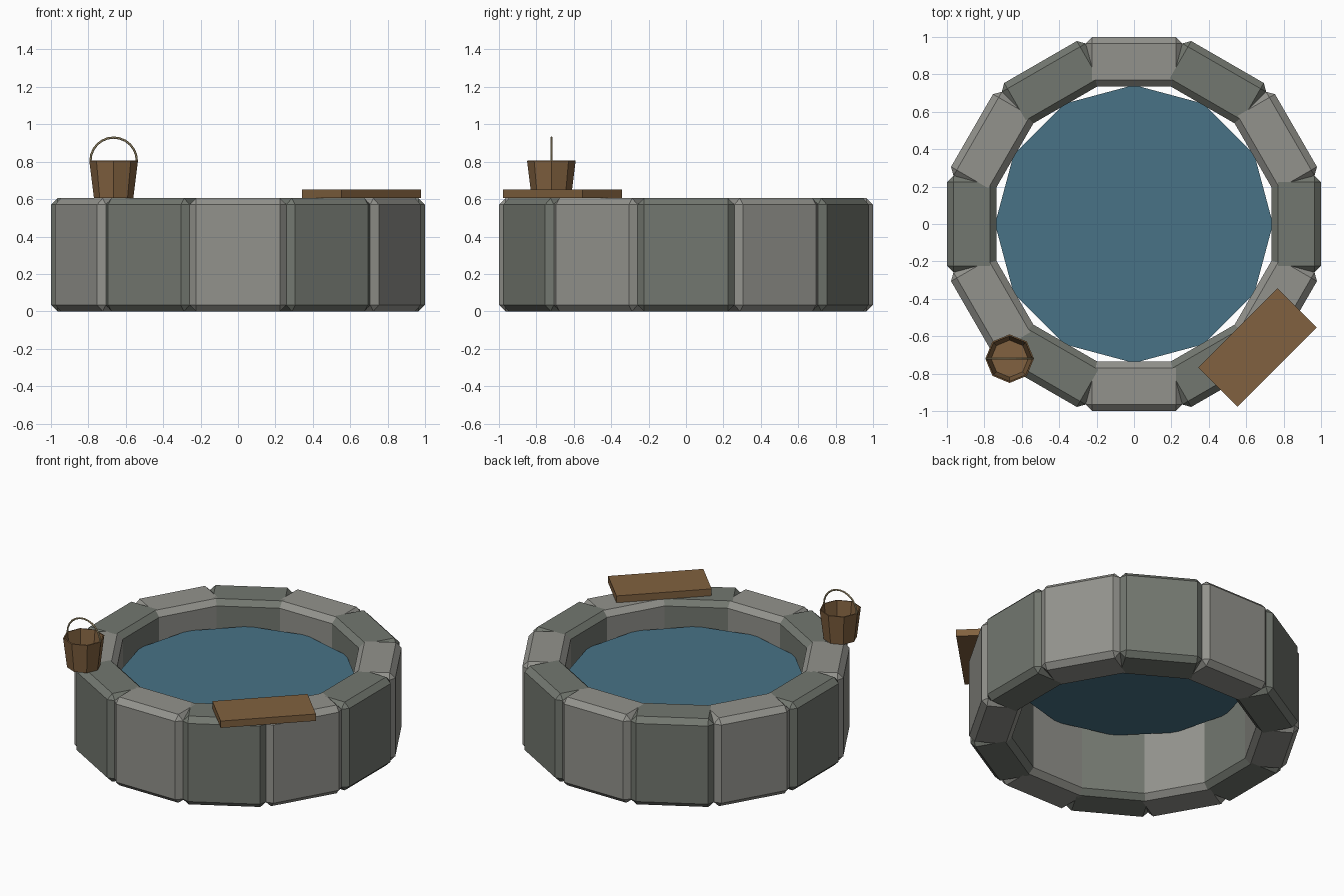
import bpy, bmesh, math
from mathutils import Matrix

if "Cube" in bpy.data.objects:
    bpy.data.objects.remove(bpy.data.objects["Cube"])


def material(name, rgb):
    m = bpy.data.materials.new(name)
    m.diffuse_color = (*rgb, 1)
    m.use_nodes = True
    m.node_tree.nodes["Principled BSDF"].inputs["Base Color"].default_value = m.diffuse_color
    return m


LIGHT = material("light_stone", (0.29, 0.29, 0.265))
DARK = material("dark_stone", (0.17, 0.185, 0.16))
WATER = material("water", (0.065, 0.17, 0.24))
WOOD = material("wood", (0.22, 0.12, 0.05))
ROPE = material("rope", (0.45, 0.36, 0.2))


def finish(bm, name, mat):
    bmesh.ops.recalc_face_normals(bm, faces=bm.faces)
    me = bpy.data.meshes.new(name)
    bm.to_mesh(me)
    bm.free()
    me.materials.append(mat)
    ob = bpy.data.objects.new(name, me)
    bpy.context.collection.objects.link(ob)
    return ob


def box(name, size, center, angle, mat, bevel=0):
    bm = bmesh.new()
    bmesh.ops.create_cube(bm, size=1, matrix=Matrix.Diagonal((*size, 1)))
    if bevel:
        bmesh.ops.bevel(bm, geom=bm.edges[:], offset=bevel, segments=1,
                        affect='EDGES', profile=0.5)
    bm.transform(Matrix.Translation(center) @ Matrix.Rotation(angle, 4, 'Z'))
    return finish(bm, name, mat)


# ring of twelve chamfered stones in alternating greys
H, R_IN, R_OUT = 0.605, 0.735, 1.0
for i in range(12):
    a = math.radians(30 * i)
    r = (R_IN + R_OUT) / 2
    box(f"rim_stone_{i + 1}", (R_OUT - R_IN, 0.518, H),
        (r * math.cos(a), r * math.sin(a), H / 2), a,
        LIGHT if i % 2 else DARK, 0.035)

# water surface
bm = bmesh.new()
bm.faces.new([bm.verts.new((0.743 * math.cos(math.tau * i / 12),
                            0.743 * math.sin(math.tau * i / 12), 0.435))
              for i in range(12)])
water = finish(bm, "water_surface", WATER)

# plank resting on the rim
box("plank", (0.6, 0.297, 0.047), (0.66, -0.66, H + 0.0235), math.radians(45), WOOD)

# open eight-sided bucket
BX, BY, TOP = -0.665, -0.72, 0.805
bm = bmesh.new()
rings = [[bm.verts.new((BX + r * math.cos(math.tau * i / 8),
                        BY + r * math.sin(math.tau * i / 8), z)) for i in range(8)]
         for r, z in ((0.105, H), (0.13, TOP))]
bm.faces.new(rings[0][::-1])
for i in range(8):
    j = (i + 1) % 8
    bm.faces.new((rings[0][i], rings[0][j], rings[1][j], rings[1][i]))
bucket = finish(bm, "bucket", WOOD)
wall = bucket.modifiers.new("wall", 'SOLIDIFY')
wall.thickness = 0.008
wall.offset = -1

# half-round bucket handle
bm = bmesh.new()
N, S, R, T = 12, 6, 0.124, 0.006
loops = []
for i in range(N + 1):
    a = math.pi * i / N
    loops.append([])
    for k in range(S):
        b = math.tau * k / S
        d = R + T * math.cos(b)
        loops[-1].append(bm.verts.new((BX + d * math.cos(a), BY + T * math.sin(b),
                                       TOP + d * math.sin(a))))
for p, q in zip(loops, loops[1:]):
    for k in range(S):
        m = (k + 1) % S
        bm.faces.new((p[k], p[m], q[m], q[k]))
bm.faces.new(loops[0])
bm.faces.new(loops[-1][::-1])
finish(bm, "bucket_handle", ROPE)

# make sure the water faces upward
if water.data.polygons[0].normal.z < 0:
    water.data.flip_normals()
